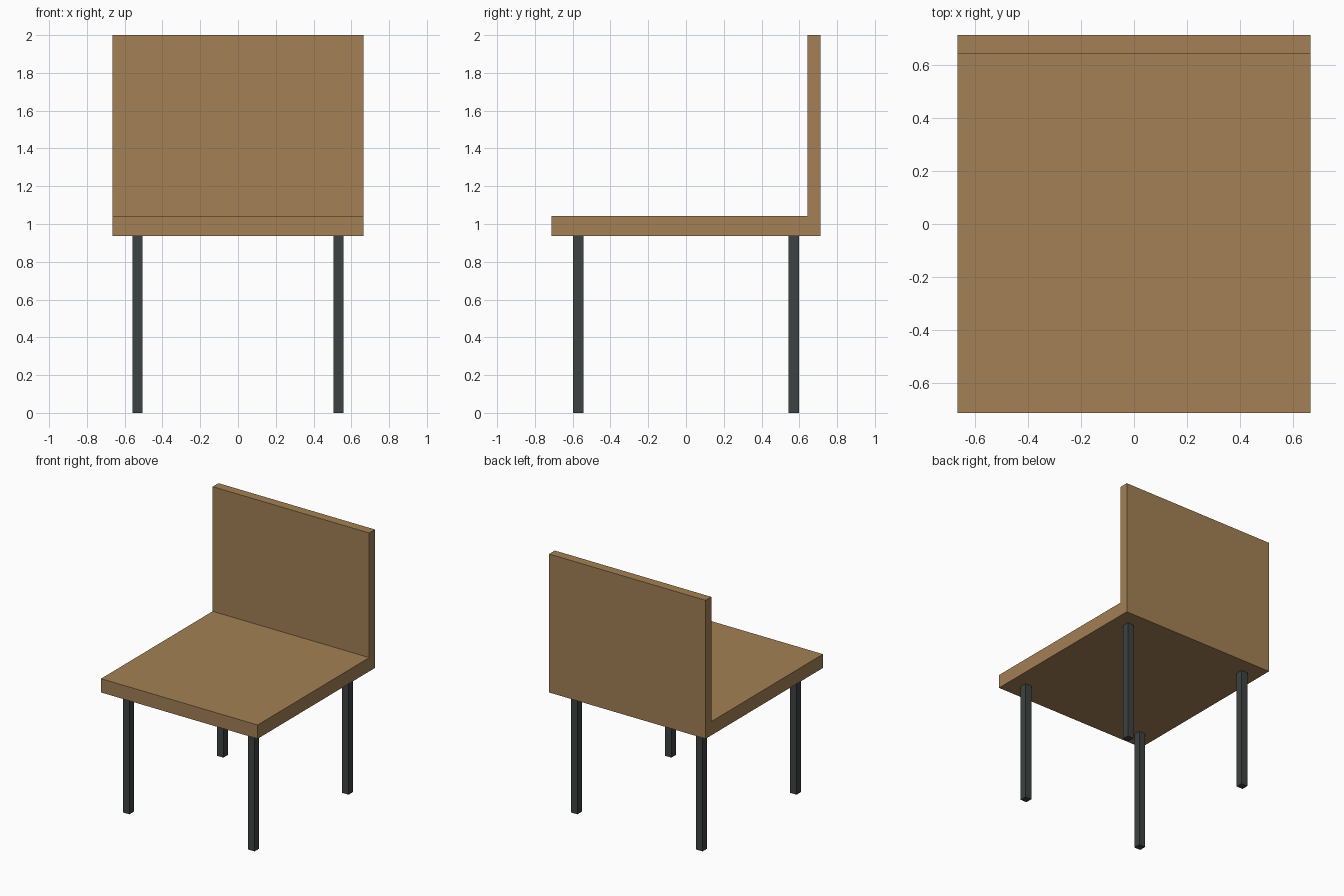
import bpy
import bmesh

cube = bpy.data.objects.get("Cube")
if cube:
    bpy.data.objects.remove(cube, do_unlink=True)


def make_material(name, color):
    mat = bpy.data.materials.new(name)
    mat.use_nodes = True
    mat.diffuse_color = color
    mat.node_tree.nodes["Principled BSDF"].inputs["Base Color"].default_value = color
    return mat


def extrude_profile(name, points, offset, mat):
    """Extrude a closed profile of 3D points along offset into a solid."""
    bm = bmesh.new()
    face = bm.faces.new([bm.verts.new(p) for p in points])
    result = bmesh.ops.extrude_face_region(bm, geom=[face], use_keep_orig=True)
    moved = [g for g in result["geom"] if isinstance(g, bmesh.types.BMVert)]
    bmesh.ops.translate(bm, verts=moved, vec=offset)
    bmesh.ops.recalc_face_normals(bm, faces=bm.faces)
    mesh = bpy.data.meshes.new(name)
    bm.to_mesh(mesh)
    bm.free()
    mesh.materials.append(mat)
    obj = bpy.data.objects.new(name, mesh)
    bpy.context.collection.objects.link(obj)
    return obj


wood = make_material("warm_wood", (0.366, 0.216, 0.091, 1))
metal = make_material("dark_metal", (0.046, 0.056, 0.054, 1))

# Seat and backrest: one L-shaped side profile across the width
half_width, half_depth = 0.665, 0.712
seat_bottom, seat_top, back_front = 0.937, 1.043, 0.642
profile = [(-half_depth, seat_bottom), (half_depth, seat_bottom), (half_depth, 2),
           (back_front, 2), (back_front, seat_top), (-half_depth, seat_top)]
extrude_profile("seat_and_backrest", [(-half_width, y, z) for y, z in profile],
                (2 * half_width, 0, 0), wood)

# Four square legs
half_leg = 0.027
corners = [(-1, -1), (1, -1), (1, 1), (-1, 1)]
for side, x in (("left", 0.532), ("right", -0.532)):
    for end, y in (("front", -0.57), ("back", 0.57)):
        square = [(x + half_leg * sx, y + half_leg * sy, 0) for sx, sy in corners]
        extrude_profile(f"{end}_{side}_leg", square, (0, 0, seat_bottom), metal)
